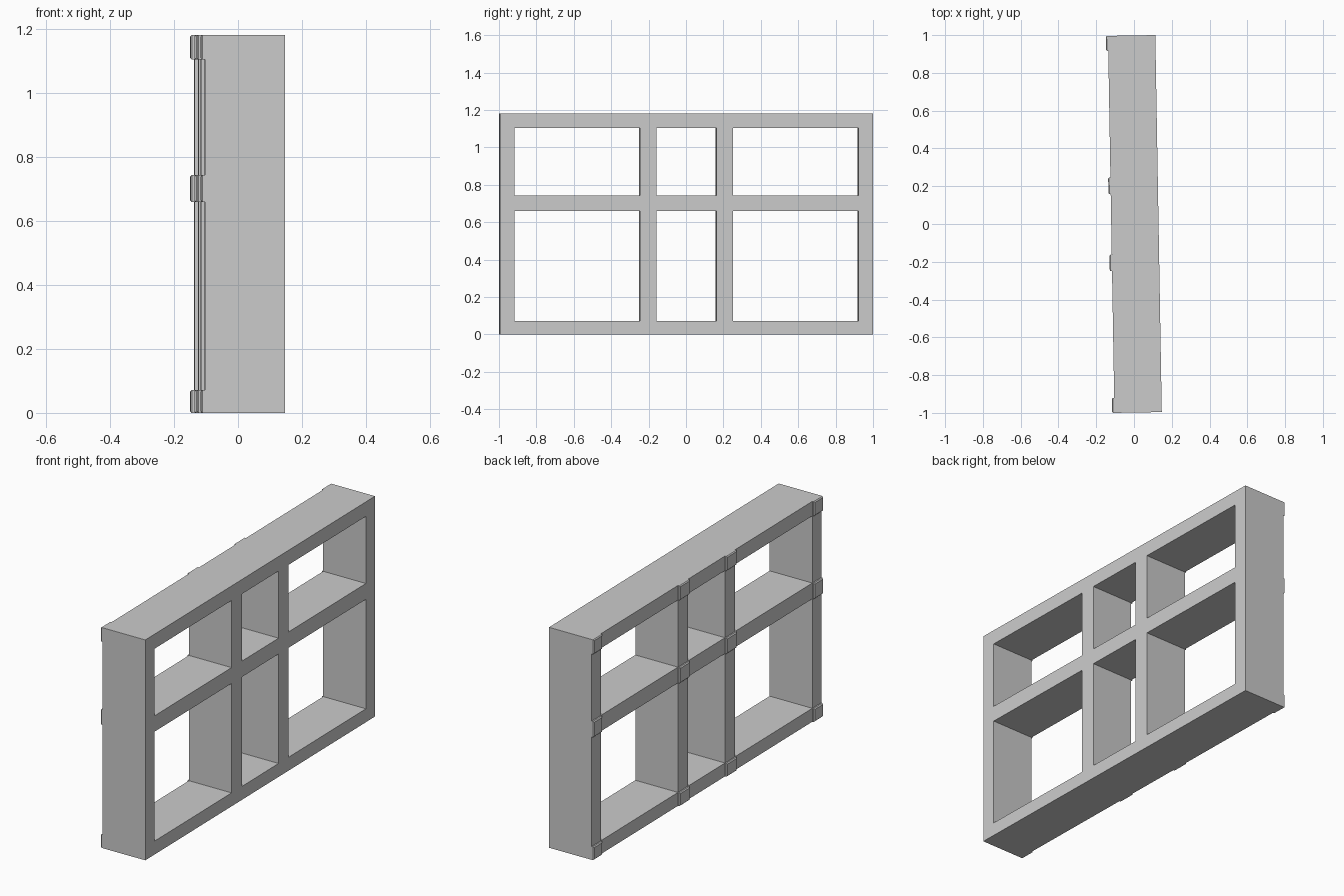
import bpy, bmesh, math
from mathutils import Matrix

if "Cube" in bpy.data.objects:
    bpy.data.objects.remove(bpy.data.objects["Cube"])

TURN = Matrix.Rotation(math.radians(0.98), 4, 'Z')   # the frame stands slightly turned
FRONT, BACK, PAD = 0.130, -0.1205, -0.1325
CHAMFER = 0.005
stiles = [(-0.998, -0.919), (-0.248, -0.16), (0.16, 0.248), (0.919, 0.998)]
rails = [(0.0, 0.072), (0.659, 0.744), (1.104, 1.182)]


def finish(bm, name):
    bmesh.ops.recalc_face_normals(bm, faces=bm.faces[:])
    bm.transform(TURN)
    me = bpy.data.meshes.new(name)
    bm.to_mesh(me)
    bm.free()
    ob = bpy.data.objects.new(name, me)
    bpy.context.collection.objects.link(ob)
    return ob


# Window frame: flat lattice with six openings, extruded to full depth
ys = [v for s in stiles for v in s]
zs = [v for r in rails for v in r]
bm = bmesh.new()
grid = [[bm.verts.new((BACK, y, z)) for z in zs] for y in ys]
for i in range(len(ys) - 1):
    for j in range(len(zs) - 1):
        if i % 2 and j % 2:
            continue
        bm.faces.new((grid[i][j], grid[i + 1][j], grid[i + 1][j + 1], grid[i][j + 1]))
ext = bmesh.ops.extrude_face_region(bm, geom=bm.faces[:], use_keep_orig=True)
bmesh.ops.translate(bm, vec=(FRONT - BACK, 0, 0),
                    verts=[g for g in ext["geom"] if isinstance(g, bmesh.types.BMVert)])
finish(bm, "window_frame")

# Chamfered pads on the rear face, one at every rail and stile crossing
for i, (y0, y1) in enumerate(stiles):
    for j, (z0, z1) in enumerate(rails):
        bm = bmesh.new()
        rings = []
        for x, c in ((BACK, 0), (PAD + CHAMFER, 0), (PAD, CHAMFER)):
            rings.append([bm.verts.new((x, y, z)) for y, z in (
                (y0 + c, z0 + c), (y1 - c, z0 + c), (y1 - c, z1 - c), (y0 + c, z1 - c))])
        for a, b in zip(rings, rings[1:]):
            for k in range(4):
                n = (k + 1) % 4
                bm.faces.new((a[k], a[n], b[n], b[k]))
        bm.faces.new(rings[0])
        bm.faces.new(rings[-1])
        finish(bm, f"joint_pad_{i}_{j}")
